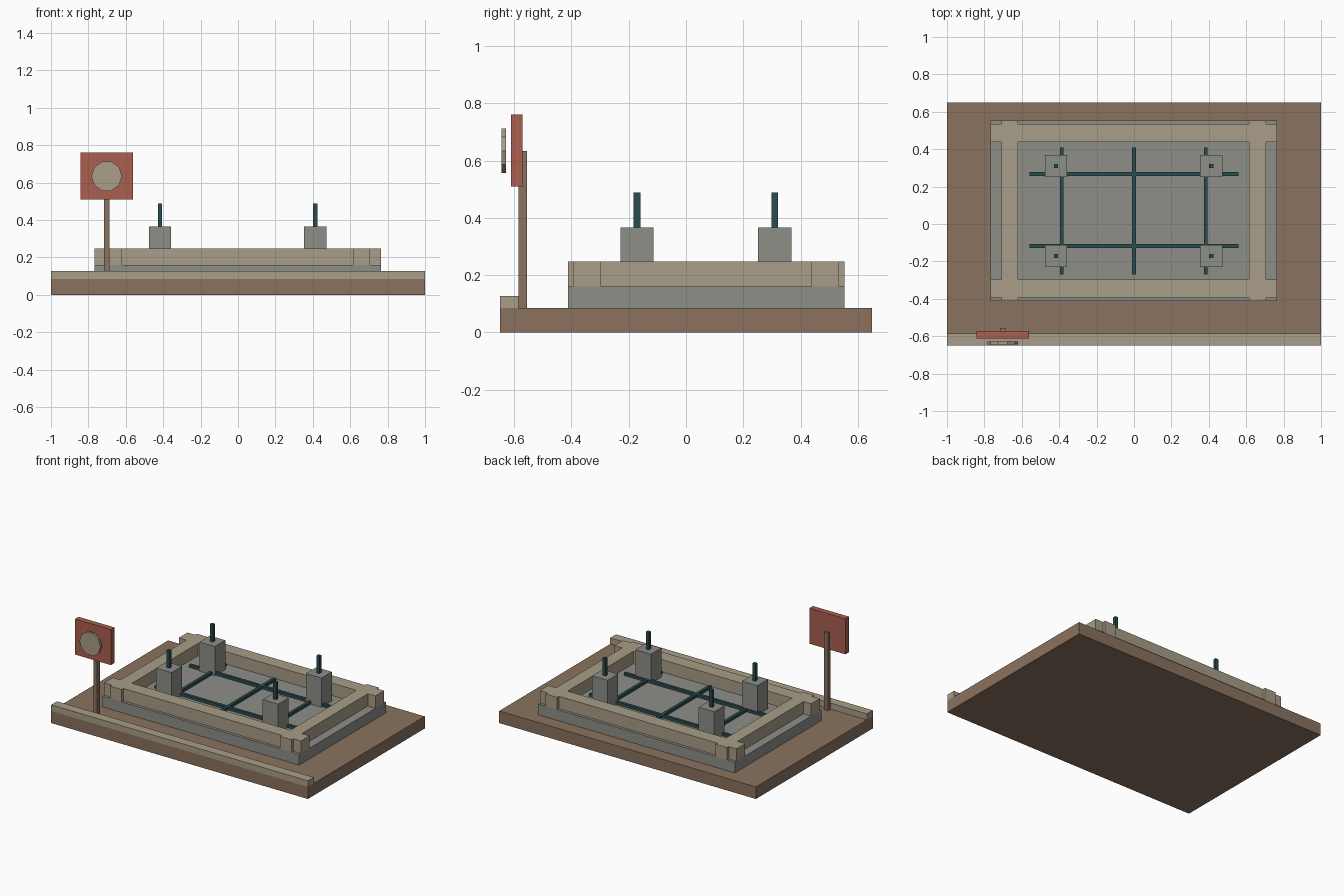
import bpy
import math

cube = bpy.data.objects.get("Cube")
if cube:
    bpy.data.objects.remove(cube, do_unlink=True)


def material(name, hex_code):
    """Flat material from an sRGB hex colour, stored as linear values."""
    parts = [int(hex_code[i:i + 2], 16) / 255 for i in (0, 2, 4)]
    colour = [c / 12.92 if c < 0.04 else ((c + 0.055) / 1.055) ** 2.4 for c in parts] + [1]
    mat = bpy.data.materials.new(name)
    mat.use_nodes = True
    mat.diffuse_color = colour
    mat.node_tree.nodes["Principled BSDF"].inputs["Base Color"].default_value = colour
    return mat


earth = material("earth_brown", "8a725f")
timber = material("pale_timber", "a89e88")
concrete = material("concrete_grey", "8e8e89")
steel = material("dark_steel", "2b4c50")
red = material("sign_red", "aa5f4f")


def box(name, mat, x, y, z):
    """Box spanning the (min, max) pairs on each axis."""
    bpy.ops.mesh.primitive_cube_add(size=1, location=[sum(s) / 2 for s in (x, y, z)])
    obj = bpy.context.object
    obj.name = name
    obj.scale = [s[1] - s[0] for s in (x, y, z)]
    bpy.ops.object.transform_apply(location=False, rotation=False, scale=True)
    obj.data.materials.append(mat)
    return obj


def span(centre, width):
    return (centre - width / 2, centre + width / 2)


# Ground and front curb
GROUND, FLOOR = 0.085, 0.16
box("ground_base", earth, (-1, 1), (-0.65, 0.65), (0, GROUND))
box("front_curb", timber, (-1, 1), (-0.65, -0.585), (GROUND, 0.128))

# Foundation slab
SLAB_X, SLAB_Y = (-0.768, 0.765), (-0.412, 0.554)
box("foundation_slab", concrete, SLAB_X, SLAB_Y, (GROUND, FLOOR))

# Formwork beams crossing at the corners
wall_z = (FLOOR, 0.247)
box("front_beam", timber, SLAB_X, (-0.392, -0.296), wall_z)
box("back_beam", timber, SLAB_X, (0.438, 0.534), wall_z)
box("right_beam", timber, (-0.708, -0.619), SLAB_Y, wall_z)
box("left_beam", timber, (0.616, 0.705), SLAB_Y, wall_z)

# Reinforcement grid
bar_z = (0.163, 0.183)
for name, x in (("right", -0.386), ("middle", 0), ("left", 0.384)):
    box(name + "_long_bar", steel, span(x, 0.02), (-0.27, 0.408), bar_z)
for name, y in (("front", -0.118), ("back", 0.267)):
    box(name + "_cross_bar", steel, (-0.56, 0.56), span(y, 0.02), bar_z)

# Piers with protruding rods
for side, x in (("right", -0.417), ("left", 0.413)):
    for end, y in (("front", -0.171), ("back", 0.31)):
        box(f"{end}_{side}_pier", concrete, span(x, 0.12), span(y, 0.116), (FLOOR, 0.366))
        box(f"{end}_{side}_rod", steel, span(x, 0.023), span(y, 0.023), (0.34, 0.488))

# Sign: post, board and ten-sided disc
SIGN_X = -0.702
box("sign_post", earth, span(SIGN_X, 0.03), (-0.585, -0.555), (GROUND, 0.634))
box("sign_board", red, span(SIGN_X, 0.28), (-0.611, -0.571), (0.51, 0.76))
bpy.ops.mesh.primitive_cylinder_add(vertices=10, radius=0.082, depth=0.016,
                                    location=(SIGN_X, -0.636, 0.634))
disc = bpy.context.object
disc.name = "sign_disc"
# Turn the rim so that a corner points sideways
disc.rotation_euler = (math.pi / 2, math.pi / 2, 0)
bpy.ops.object.transform_apply(location=False, rotation=True, scale=False)
disc.data.materials.append(timber)
